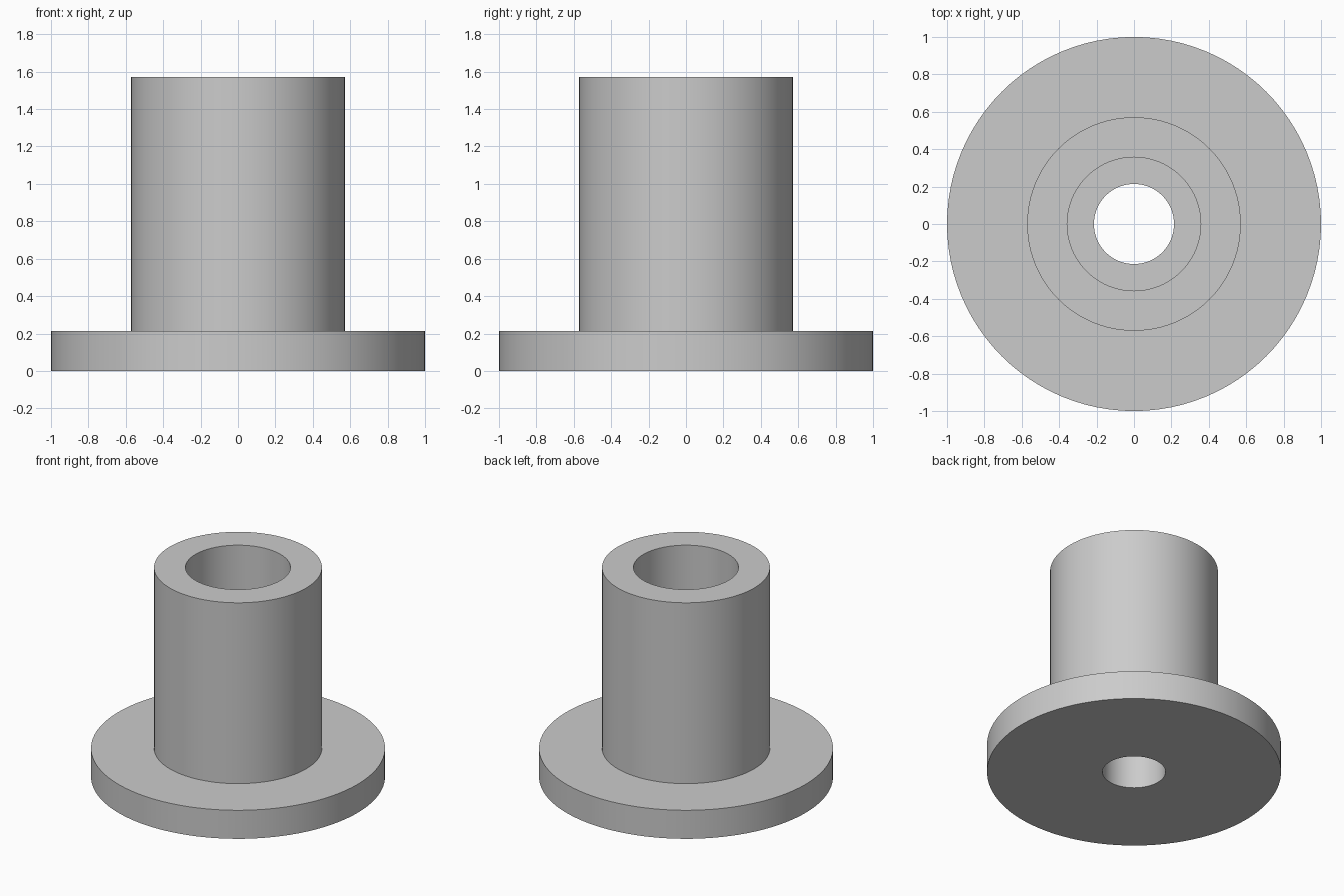
import bpy
import bmesh
from math import tau

cube = bpy.data.objects.get("Cube")
if cube:
    bpy.data.objects.remove(cube, do_unlink=True)

SEGMENTS = 96
FLANGE_R, TUBE_R, BORE_R, HOLE_R = 1.0, 0.571, 0.357, 0.214
FLANGE_TOP, STEP_Z, TOP_Z = 0.214, 0.286, 1.571

# Plain grey material
grey = bpy.data.materials.new("light_grey")
grey.use_nodes = True
colour = (0.6, 0.6, 0.6, 1.0)
grey.diffuse_color = colour
grey.node_tree.nodes["Principled BSDF"].inputs["Base Color"].default_value = colour

# Closed half-section: flange, tube, counterbore and through hole
section = [
    (HOLE_R, 0), (FLANGE_R, 0), (FLANGE_R, FLANGE_TOP), (TUBE_R, FLANGE_TOP),
    (TUBE_R, TOP_Z), (BORE_R, TOP_Z), (BORE_R, STEP_Z), (HOLE_R, STEP_Z),
]

# Revolve the section around the z axis
bm = bmesh.new()
verts = [bm.verts.new((r, 0, z)) for r, z in section]
edges = [bm.edges.new((v, verts[(i + 1) % len(verts)])) for i, v in enumerate(verts)]
bmesh.ops.spin(bm, geom=verts + edges, cent=(0, 0, 0), axis=(0, 0, 1),
               angle=tau, steps=SEGMENTS)
bmesh.ops.remove_doubles(bm, verts=bm.verts[:], dist=0.0005)
bmesh.ops.recalc_face_normals(bm, faces=bm.faces[:])

mesh = bpy.data.meshes.new("flanged_bushing")
bm.to_mesh(mesh)
bm.free()
mesh.materials.append(grey)
bushing = bpy.data.objects.new("flanged_bushing", mesh)
bpy.context.collection.objects.link(bushing)

# Smooth round walls, crisp rims
bpy.ops.object.select_all(action="DESELECT")
bushing.select_set(True)
bpy.context.view_layer.objects.active = bushing
bpy.ops.object.shade_smooth_by_angle(angle=tau / 12)
